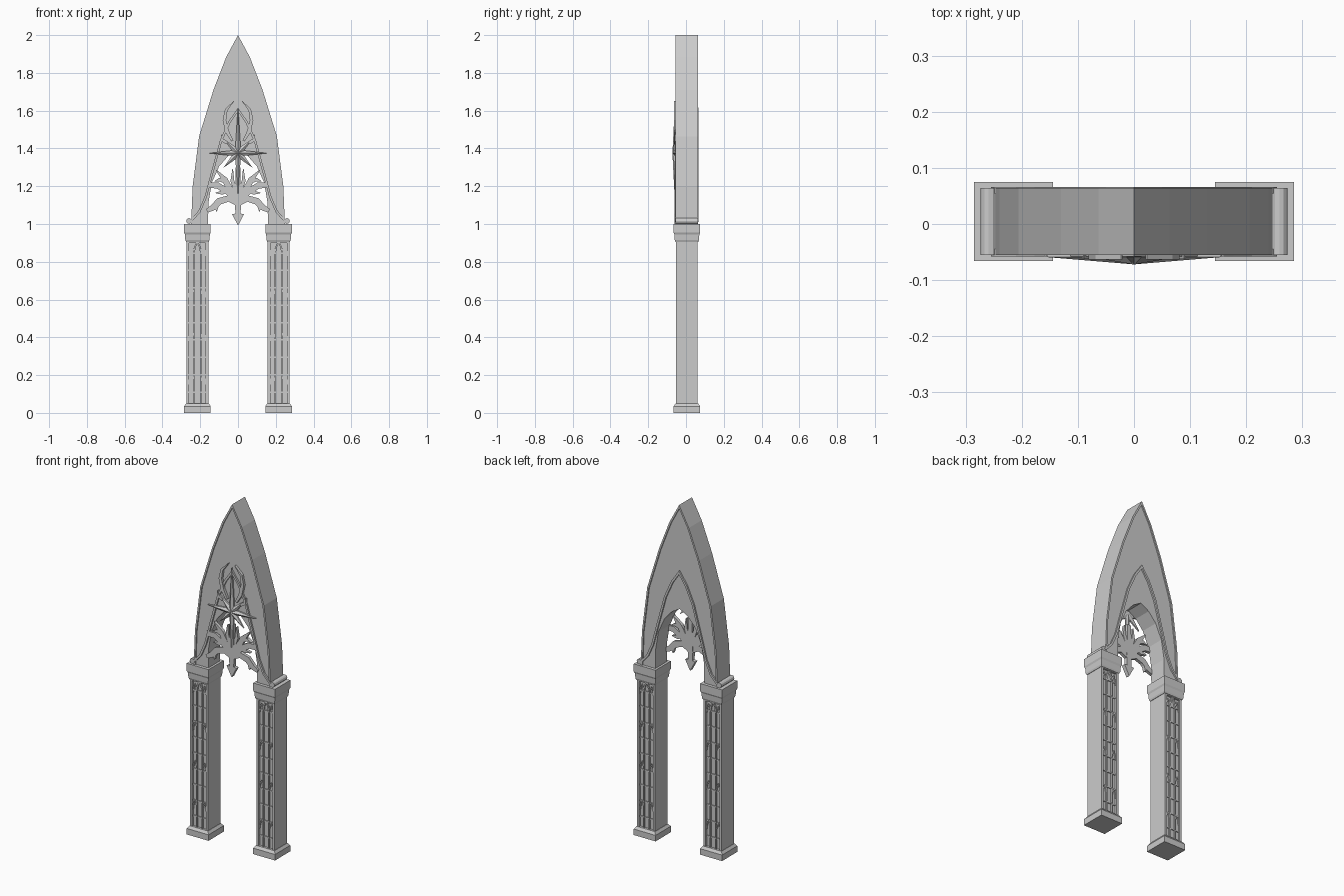
import bpy, bmesh, math
from mathutils import Vector

if "Cube" in bpy.data.objects:
    bpy.data.objects.remove(bpy.data.objects["Cube"])

PX, PY = 0.215, 0.0045          # pillar centre


def finish(bm, name, mirror=False):
    bmesh.ops.recalc_face_normals(bm, faces=bm.faces)
    me = bpy.data.meshes.new(name)
    bm.to_mesh(me)
    bm.free()
    ob = bpy.data.objects.new(name, me)
    bpy.context.collection.objects.link(ob)
    if mirror:
        m = ob.modifiers.new("Mirror", 'MIRROR')
        m.use_mirror_merge = False
    return ob


def band(bm, a, b, y0, y1):
    """Solid strip between two x-z polylines, extruded along y."""
    rows = [[bm.verts.new((p[0], y0, p[1])), bm.verts.new((q[0], y0, q[1])),
             bm.verts.new((q[0], y1, q[1])), bm.verts.new((p[0], y1, p[1]))]
            for p, q in zip(a, b)]
    for r, s in zip(rows, rows[1:]):
        for i in range(4):
            j = (i + 1) % 4
            bm.faces.new((r[i], r[j], s[j], s[i]))
    bm.faces.new(rows[0])
    bm.faces.new(rows[-1][::-1])


def offset(pts, widths):
    """Mitred offset of an x-z polyline."""
    out = []
    for i, p in enumerate(pts):
        p = Vector(p)
        d1 = (p - Vector(pts[i - 1])).normalized() if i else None
        d2 = (Vector(pts[i + 1]) - p).normalized() if i < len(pts) - 1 else None
        d1, d2 = d1 or d2, d2 or d1
        n1, n2 = Vector((-d1.y, d1.x)), Vector((-d2.y, d2.x))
        n = (n1 + n2).normalized()
        out.append(p + n * widths[i] / max(0.3, n.dot(n1)))
    return out


def ribbon(bm, pts, widths, y0, y1):
    if not isinstance(widths, (list, tuple)):
        widths = [widths] * len(pts)
    band(bm, offset(pts, [w / 2 for w in widths]),
         offset(pts, [-w / 2 for w in widths]), y0, y1)


def box(bm, x0, x1, y0, y1, z0, z1):
    band(bm, [(x0, z0), (x0, z1)], [(x1, z0), (x1, z1)], y0, y1)


def loft(bm, rings):
    """Stack of square rings (z, half size) around the pillar centre."""
    rows = [[bm.verts.new((PX + sx * h, PY + sy * h, z))
             for sx, sy in ((-1, -1), (1, -1), (1, 1), (-1, 1))] for z, h in rings]
    for r, s in zip(rows, rows[1:]):
        for i in range(4):
            j = (i + 1) % 4
            bm.faces.new((r[i], r[j], s[j], s[i]))
    bm.faces.new(rows[0][::-1])
    bm.faces.new(rows[-1])


def both(half):
    """Complete a right-hand half profile ending on x = 0."""
    return half + [(-x, z) for x, z in half[-2::-1]]


# Pillar bases and capitals
bm = bmesh.new()
loft(bm, [(0, .0705), (.035, .0705), (.05, .06)])
finish(bm, "pillar_base", True)
bm = bmesh.new()
loft(bm, [(.905, .06), (.915, .064), (.945, .066), (.955, .0705), (1.0, .0705)])
finish(bm, "pillar_capital", True)

# Shafts with recessed front and back panels
bm = bmesh.new()
box(bm, PX - .0575, PX + .0575, PY - .046, PY + .046, .04, .92)
finish(bm, "pillar_shaft", True)

bm = bmesh.new()
for s in (-1, 1):
    def ys(d):
        return sorted((PY + s * .044, PY + s * d))
    for k in (-1, 1):
        x0, x1 = sorted((PX + k * .0575, PX + k * .044))
        box(bm, x0, x1, *ys(.0575), .045, .91)               # stiles
        xm = PX + k * .018
        box(bm, xm - .004, xm + .004, *ys(.055), .05, .87)   # mullions
        for z in (.2, .43, .66, .88):                        # side lancets
            xc = PX + k * .031
            ribbon(bm, [(xc - .013, z - .05), (xc - .009, z - .02), (xc, z),
                        (xc + .009, z - .02), (xc + .013, z - .05)], .005, *ys(.053))
    for i in range(9):                                       # rungs
        z = .11 + i * .092
        box(bm, PX - .044, PX + .044, *ys(.051), z - .004, z + .004)
    ribbon(bm, [(PX - .018, .85), (PX - .012, .88), (PX, .905),
                (PX + .012, .88), (PX + .018, .85)], .008, *ys(.055))
    box(bm, PX - .044, PX + .044, *ys(.0575), .9, .912)
finish(bm, "pillar_tracery", True)

# Arch body with raised rim and ogive moulding
outer = both([(.248, 1.0), (.24, 1.2), (.206, 1.464), (.13, 1.71), (.063, 1.883), (0, 2)])
inner = both([(.158, 1.0), (.157, 1.11), (.138, 1.22), (.1, 1.305), (.052, 1.36), (0, 1.39)])
bm = bmesh.new()
band(bm, outer, inner, -.048, .057)
finish(bm, "arch_body")
bm = bmesh.new()
band(bm, outer, offset(outer, [.01] * len(outer)), -.055, .064)
finish(bm, "arch_rim")
ogive = both([(.25, 1.015), (.205, 1.065), (.172, 1.14), (.14, 1.26),
              (.09, 1.44), (.045, 1.54), (0, 1.605)])
bm = bmesh.new()
ribbon(bm, ogive, .012, -.058, -.045)
ribbon(bm, ogive, .012, .054, .066)
finish(bm, "ogive_moulding")

# Rolls where the arch meets the capitals
bm = bmesh.new()
ring = [(math.cos(math.pi * i / 6), math.sin(math.pi * i / 6)) for i in range(7)]
band(bm, [(.259 + .015 * c, 1.016 + .015 * s) for c, s in ring],
     [(.259 + .015 * c, 1.016 - .015 * s) for c, s in ring], -.055, .064)
finish(bm, "springer_roll", True)

# Faceted eight-pointed star
bm = bmesh.new()
cz, n = 1.375, 16
length = {0: .155, 2: .11, 4: .255, 6: .11, 8: .155, 10: .11, 12: .255, 14: .11}
front, back = [], []
for i in range(n):
    a, r = math.tau * i / n, length.get(i, .036)
    x, z = r * math.cos(a), cz + r * math.sin(a)
    front.append(bm.verts.new((x, -.059, z)))
    back.append(bm.verts.new((x, -.05, z)))
tip, rear = bm.verts.new((0, -.072, cz)), bm.verts.new((0, -.045, cz))
for i in range(n):
    j = (i + 1) % n
    bm.faces.new((tip, front[i], front[j]))
    bm.faces.new((rear, back[j], back[i]))
    bm.faces.new((front[i], back[i], back[j], front[j]))
finish(bm, "star")

# Curved horns around the upper ray
bm = bmesh.new()
ribbon(bm, [(.03, 1.44), (.058, 1.49), (.072, 1.55), (.062, 1.605), (.022, 1.65)],
       [.012, .02, .018, .014, .003], -.063, -.046)
ribbon(bm, [(.06, 1.43), (.085, 1.445), (.09, 1.475)], [.016, .014, .002], -.062, -.046)
finish(bm, "horn", True)

# Hanging stem with arrow tip
bm = bmesh.new()
band(bm, [(-.012, 1.3), (-.016, 1.12), (-.014, 1.055), (-.032, 1.052), (0, .993)],
     [(.012, 1.3), (.016, 1.12), (.014, 1.055), (.032, 1.052), (.001, .993)], -.06, -.038)
finish(bm, "pendant_stem")

# Leafy branches tying the stem to the arch
leaves = [
    ([(.0, 1.13), (.035, 1.17), (.07, 1.235), (.115, 1.285)], [.03, .034, .03, .004]),
    ([(.0, 1.12), (.06, 1.175), (.11, 1.205), (.16, 1.205)], [.03, .032, .032, .03]),
    ([(.0, 1.11), (.05, 1.135), (.1, 1.12), (.135, 1.085), (.165, 1.07)], [.03, .032, .036, .03, .02]),
    ([(.06, 1.175), (.085, 1.165), (.12, 1.165)], [.02, .02, .003]),
    ([(.07, 1.225), (.1, 1.235), (.125, 1.225)], [.02, .016, .003]),
    ([(.01, 1.17), (.03, 1.23), (.028, 1.29)], [.02, .02, .004]),
    ([(.1, 1.12), (.115, 1.09), (.113, 1.065)], [.022, .02, .003]),
]
bm = bmesh.new()
for pts, w in leaves:
    ribbon(bm, pts, w, -.058, -.04)
finish(bm, "leaf_branches", True)
